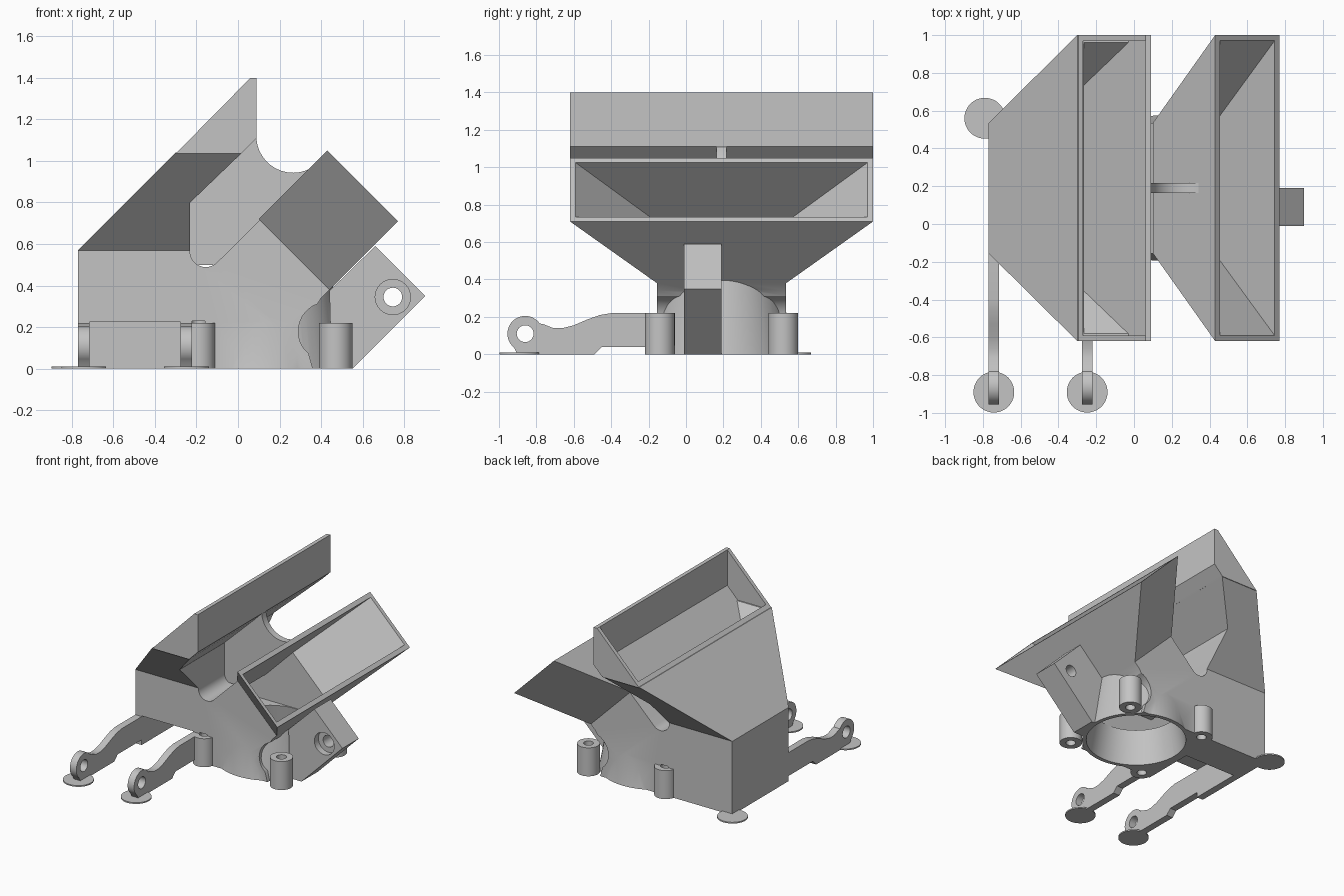
import bpy, bmesh, math
from mathutils import Matrix, Vector

cube = bpy.data.objects.get("Cube")
if cube:
    bpy.data.objects.remove(cube, do_unlink=True)

MID = 0.19      # y of the duct centre plane
FAN_X = 0.14    # x of the fan inlet axis

plastic = bpy.data.materials.new("grey_plastic")
plastic.use_nodes = True
GREY = (0.55, 0.55, 0.55, 1)
plastic.diffuse_color = GREY
plastic.node_tree.nodes["Principled BSDF"].inputs["Base Color"].default_value = GREY


def make(name, bm):
    bmesh.ops.recalc_face_normals(bm, faces=bm.faces)
    mesh = bpy.data.meshes.new(name)
    bm.to_mesh(mesh)
    bm.free()
    mesh.materials.append(plastic)
    obj = bpy.data.objects.new(name, mesh)
    bpy.context.collection.objects.link(obj)
    return obj


def slab(name, profile, half, mid=MID):
    """Closed xz profile spread along y; half is a width or a function of x, z."""
    width = half if callable(half) else lambda x, z: half
    bm = bmesh.new()
    rings = [[bm.verts.new((x, mid + s * width(x, z), z)) for x, z in profile] for s in (-1, 1)]
    for ring in rings:
        bm.faces.new(ring)
    n = len(profile)
    for i in range(n):
        j = (i + 1) % n
        bm.faces.new((rings[0][i], rings[0][j], rings[1][j], rings[1][i]))
    return make(name, bm)


def rod(name, start, end, r1, r2=None, sides=48):
    """Cylinder or cone between two points."""
    a, b = Vector(start), Vector(end)
    bm = bmesh.new()
    turn = (b - a).to_track_quat('Z', 'Y').to_matrix().to_4x4()
    bmesh.ops.create_cone(bm, cap_ends=True, segments=sides, radius1=r1,
                          radius2=r1 if r2 is None else r2, depth=(b - a).length,
                          matrix=Matrix.Translation((a + b) / 2) @ turn)
    return make(name, bm)


def arc(cx, cz, r, a0, a1, n=12):
    angles = [math.radians(a0 + (a1 - a0) * i / n) for i in range(n + 1)]
    return [(cx + r * math.cos(a), cz + r * math.sin(a)) for a in angles]


def combine(target, others, operation):
    bpy.context.view_layer.objects.active = target
    for other in others:
        mod = target.modifiers.new("cut", 'BOOLEAN')
        mod.operation, mod.solver, mod.object = operation, 'EXACT', other
        bpy.ops.object.modifier_apply(modifier=mod.name)
        bpy.data.objects.remove(other, do_unlink=True)


def smooth(obj):
    bpy.ops.object.select_all(action='DESELECT')
    obj.select_set(True)
    bpy.context.view_layer.objects.active = obj
    bpy.ops.object.shade_smooth_by_angle(angle=math.radians(30))


def rise(base):
    return lambda x, z: base + min(max(z - 0.57, 0), 0.465)


def spread(base):
    return lambda x, z: base + 0.705 * max(x + z - 0.82, 0)


# Outer shell: plenum, two flared ducts, inlet cone, bracket and screw bosses
shell = slab("duct_shell", [(-0.77, 0), (-0.77, 0.57), (-0.23, 0.57)]
             + arc(-0.155, 0.565, 0.076, 180, 315)
             + [(0.105, 0.715), (0.44, 0.38), (0.40, 0.34)]
             + arc(0.43, 0.18, 0.14, 110, 230) + [(0.36, 0)], 0.345)
left_low = slab("left_flare", [(-0.77, 0.57), (-0.30, 1.04), (0.02, 1.04),
                               (-0.23, 0.80), (-0.23, 0.57)], rise(0.345))
left_top = slab("left_outlet", [(-0.30, 1.035), (0.06, 1.4), (0.09, 1.4),
                                (0.09, 1.11), (0.015, 1.035)], 0.81)
right = slab("right_flare", [(0.10, 0.72), (0.43, 1.05), (0.77, 0.71), (0.44, 0.38)], spread(0.345))
cone = rod("inlet_cone", (FAN_X, MID, 0), (FAN_X, MID, 0.4), 0.385, 0.315, 64)
bracket = slab("bracket", [(0.44, 0.375), (0.66, 0.59), (0.90, 0.35), (0.55, 0), (0.45, 0)], 0.1, 0.09)
corners = [(FAN_X + sx * 0.33, MID + sy * 0.33) for sx in (-1, 1) for sy in (-1, 1)]
bosses = [rod("boss", (x, y, 0), (x, y, 0.22), 0.08) for x, y in corners]
combine(shell, [left_low, left_top, right, cone, bracket] + bosses, 'UNION')

# Hollows: plenum, both duct channels, fan inlet, screw holes and underside recess
plenum = slab("plenum_hollow", [(-0.74, 0.26), (-0.74, 0.575), (-0.265, 0.575), (-0.265, 0.455),
                                (-0.115, 0.455), (0.125, 0.695), (0.42, 0.40), (0.28, 0.26)], 0.315)
left_in = slab("left_hollow", [(-0.735, 0.565), (-0.255, 1.045), (-0.02, 1.045),
                               (-0.265, 0.80), (-0.265, 0.565)], rise(0.315))
left_out = slab("left_mouth", [(-0.27, 1.035), (-0.27, 1.2), (0.06, 1.5),
                               (0.06, 1.125), (-0.03, 1.035)], 0.78)
right_in = slab("right_hollow", [(0.115, 0.685), (0.47, 1.04), (0.76, 0.75), (0.405, 0.395)], spread(0.315))
inlet = rod("inlet_hole", (FAN_X, MID, -0.01), (FAN_X, MID, 0.39), 0.357, 0.287, 64)
recess = slab("recess", [(-0.715, -0.01), (-0.715, 0.225), (-0.276, 0.225), (-0.276, -0.01)], 0.22, 0.03)
holes = [rod("screw_hole", (x, y, -0.01), (x, y, 0.23), 0.035, sides=24) for x, y in corners]
pivot = rod("pivot_hole", (0.745, -0.1, 0.345), (0.745, 0.3, 0.345), 0.045, sides=32)
counterbore = rod("counterbore", (0.745, -0.1, 0.345), (0.745, 0.04, 0.345), 0.085, sides=32)
combine(shell, [plenum, left_in, left_out, right_in, inlet, recess, pivot, counterbore] + holes, 'DIFFERENCE')
smooth(shell)

# Thin web bridging the gap between the ducts
web = slab("web", [(-0.24, 0.50), (-0.24, 0.80), (0.08, 1.115), (0.09, 1.11)]
           + arc(0.265, 1.12, 0.177, 184, 300) + [(0.36, 0.965), (-0.1, 0.50)], 0.026)
smooth(web)

# Two mounting arms, drawn as y, z profiles and swung to run along y
arm = ([(-0.12, 0.04), (-0.12, 0.22), (-0.40, 0.22), (-0.46, 0.21), (-0.53, 0.185), (-0.60, 0.155),
        (-0.66, 0.14), (-0.71, 0.14), (-0.76, 0.16)]
       + arc(-0.86, 0.11, 0.095, 35, 230, 24) + [(-0.90, 0), (-0.49, 0), (-0.45, 0.04)])
for name, x in (("outer_arm", -0.7425), ("inner_arm", -0.248)):
    obj = slab(name, arm, 0.0275, 0)
    obj.data.transform(Matrix.Translation((x, 0, 0)) @ Matrix(((0, 1, 0, 0), (1, 0, 0, 0),
                                                             (0, 0, 1, 0), (0, 0, 0, 1))))
    obj.data.flip_normals()
    eye = rod("eye_hole", (x - 0.1, -0.86, 0.11), (x + 0.1, -0.86, 0.11), 0.045, sides=32)
    combine(obj, [eye], 'DIFFERENCE')
    smooth(obj)

# Thin round pads on the ground
for name, x, y in (("outer_pad", -0.742, -0.89), ("inner_pad", -0.248, -0.89), ("rear_pad", -0.79, 0.56)):
    smooth(rod(name, (x, y, 0), (x, y, 0.01), 0.108))
